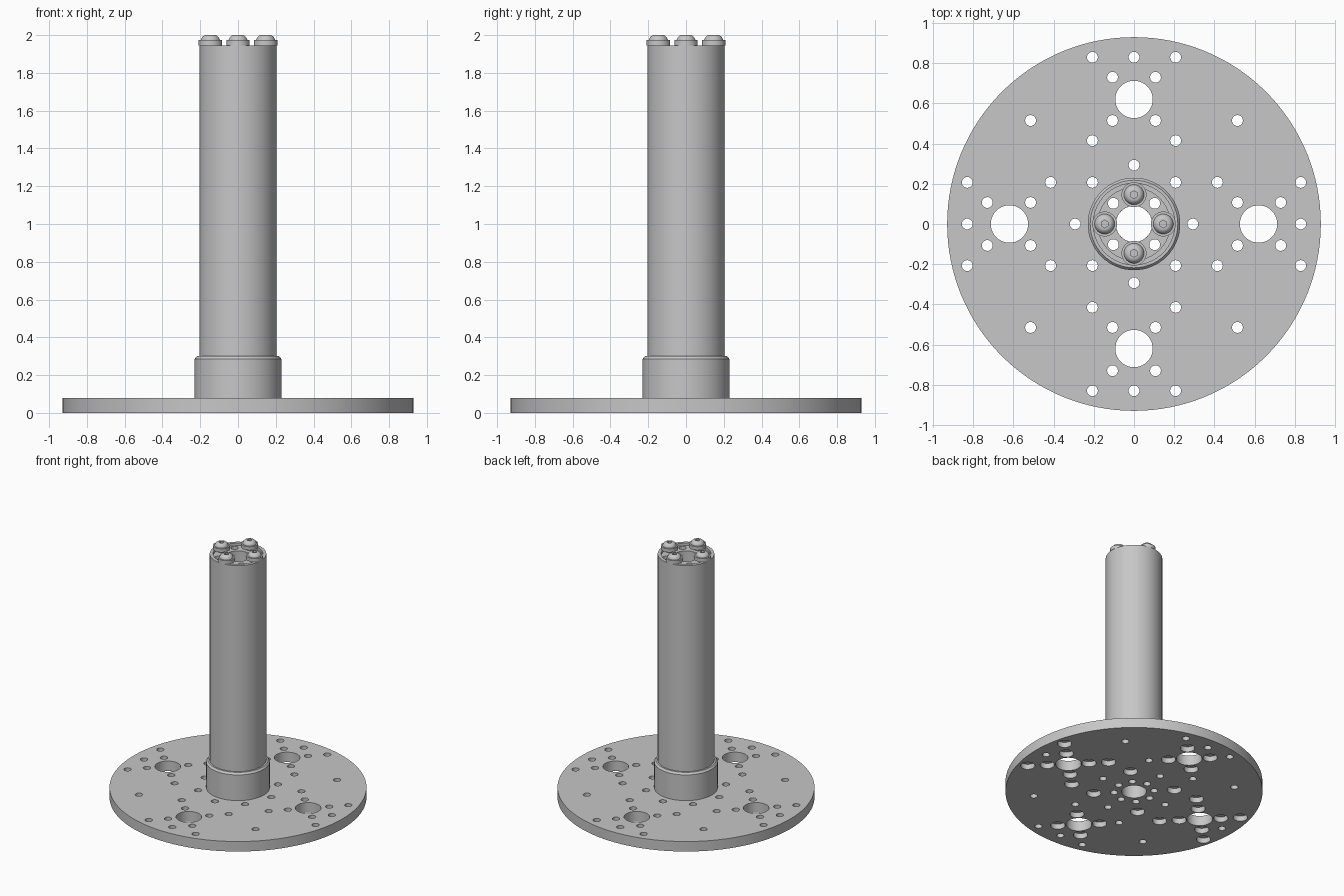
import bpy, bmesh, math
from mathutils import Matrix

if "Cube" in bpy.data.objects:
    bpy.data.objects.remove(bpy.data.objects["Cube"])

metal = bpy.data.materials.new("light_grey_metal")
metal.use_nodes = True
grey = (0.57, 0.57, 0.57, 1)
metal.diffuse_color = grey
metal.node_tree.nodes["Principled BSDF"].inputs["Base Color"].default_value = grey


def finish(name, bm):
    mesh = bpy.data.meshes.new(name)
    bmesh.ops.recalc_face_normals(bm, faces=bm.faces)
    bm.to_mesh(mesh)
    bm.free()
    mesh.materials.append(metal)
    obj = bpy.data.objects.new(name, mesh)
    bpy.context.collection.objects.link(obj)
    return obj


def smooth(obj):
    bpy.ops.object.select_all(action="DESELECT")
    obj.select_set(True)
    bpy.context.view_layer.objects.active = obj
    bpy.ops.object.shade_smooth_by_angle(angle=math.radians(30))


def lathe(name, profile, steps=64, center=(0, 0), closed=True):
    """Revolve an (r, z) profile around a vertical axis."""
    bm = bmesh.new()
    verts = [bm.verts.new((r, 0, z)) for r, z in profile]
    pairs = list(zip(verts, verts[1:] + verts[:1])) if closed else list(zip(verts, verts[1:]))
    edges = [bm.edges.new(p) for p in pairs]
    bmesh.ops.spin(bm, geom=verts + edges, axis=(0, 0, 1), cent=(0, 0, 0),
                   angle=math.tau, steps=steps)
    bmesh.ops.remove_doubles(bm, verts=bm.verts, dist=0.0001)
    bmesh.ops.translate(bm, verts=bm.verts, vec=(center[0], center[1], 0))
    return finish(name, bm)


def drill(obj, holes, low, high):
    """Cut vertical holes given as (x, y, radius, sides)."""
    bm = bmesh.new()
    for x, y, r, sides in holes:
        bmesh.ops.create_cone(bm, cap_ends=True, segments=sides, radius1=r, radius2=r,
                              depth=high - low,
                              matrix=Matrix.Translation((x, y, (low + high) / 2)))
    cutter = finish("hole_cutter", bm)
    cutter.hide_render = True
    mod = obj.modifiers.new("holes", "BOOLEAN")
    mod.operation, mod.solver, mod.object = "DIFFERENCE", "EXACT", cutter
    bpy.ops.object.select_all(action="DESELECT")
    obj.select_set(True)
    bpy.context.view_layer.objects.active = obj
    bpy.ops.object.modifier_apply(modifier=mod.name)
    bpy.data.objects.remove(cutter)


def mirrored(x, y):
    return {(sx * x, sy * y) for sx in (1, -1) for sy in (1, -1)}


def swapped(x, y):
    return mirrored(x, y) | mirrored(y, x)


# Hole layout
SMALL = 0.027
hub = mirrored(0.103, 0.103)
hub_screws = swapped(0, 0.146)
cluster = swapped(0.107, 0.73) | swapped(0.107, 0.515)
side_holes = mirrored(0.83, 0.207) | mirrored(0.415, 0.207)
tapped = mirrored(0.207, 0.83) | mirrored(0.207, 0.415) | swapped(0, 0.293)
square = mirrored(0.207, 0.207)
plain = hub | hub_screws | tapped | swapped(0, 0.83) | mirrored(0.515, 0.515)
recessed = cluster | side_holes | square

# Round base plate with through holes and recesses underneath
bm = bmesh.new()
bmesh.ops.create_cone(bm, cap_ends=True, segments=128, radius1=0.93, radius2=0.93,
                      depth=0.08, matrix=Matrix.Translation((0, 0, 0.04)))
plate = finish("base_plate", bm)
through = [(x, y, SMALL, 20) for x, y in sorted(plain | recessed)]
through += [(x, y, 0.093, 40) for x, y in sorted(swapped(0, 0.62))] + [(0, 0, 0.09, 40)]
drill(plate, through, -0.1, 0.2)
drill(plate, [(x, y, 0.052, 24) for x, y in sorted(recessed)], -0.1, 0.042)
smooth(plate)

# Collar clamped round the foot of the column
smooth(lathe("collar", [(0.203, 0.08), (0.23, 0.08), (0.23, 0.285),
                        (0.218, 0.3), (0.203, 0.3)]))

# Hollow column
smooth(lathe("column", [(0.18, 0.08), (0.205, 0.08), (0.205, 1.945), (0.18, 1.945)]))

# Bored hubs closing both ends of the column
for name, low, high in (("lower_hub", 0.08, 0.28), ("upper_hub", 1.8, 1.925)):
    part = lathe(name, [(0.09, low), (0.181, low), (0.181, high), (0.09, high)])
    drill(part, [(x, y, SMALL, 20) for x, y in sorted(hub)], low - 0.1, high + 0.1)
    smooth(part)

# Screws with washers, domed heads and hex sockets
washer = [(0.02, 1.945), (0.062, 1.945), (0.062, 1.973), (0.02, 1.973)]
head = [(0, 1.85), (0.026, 1.85), (0.026, 1.96), (0.05, 1.96), (0.05, 1.975),
        (0.044, 1.988), (0.036, 1.996), (0.027, 2.0), (0, 2.0)]
for i, (x, y) in enumerate(sorted(hub_screws)):
    smooth(lathe(f"washer_{i}", washer, 32, (x, y)))
    screw = lathe(f"screw_{i}", head, 32, (x, y), closed=False)
    drill(screw, [(x, y, 0.019, 6)], 1.975, 2.1)
    smooth(screw)
